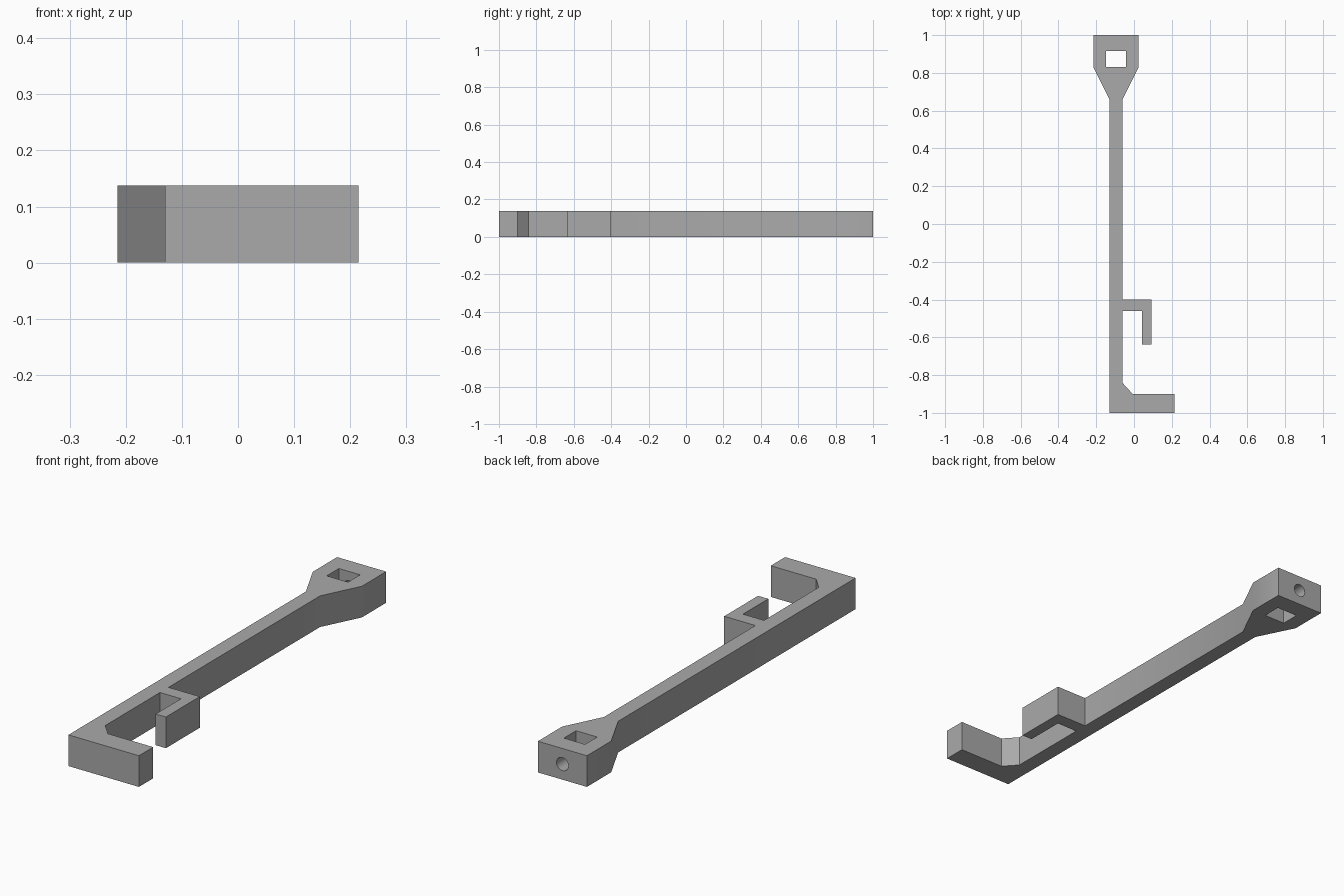
import bpy, bmesh
from mathutils import Matrix, Vector

cube = bpy.data.objects.get("Cube")
if cube:
    bpy.data.objects.remove(cube, do_unlink=True)

HEIGHT = 0.138
AXIS = -0.095  # centre line of the shaft and eye

grey = bpy.data.materials.new("plain_grey")
grey.use_nodes = True
colour = (0.4, 0.4, 0.4, 1)
grey.diffuse_color = colour
grey.node_tree.nodes["Principled BSDF"].inputs["Base Color"].default_value = colour


def add_object(name, bm):
    bmesh.ops.recalc_face_normals(bm, faces=bm.faces)
    mesh = bpy.data.meshes.new(name)
    bm.to_mesh(mesh)
    bm.free()
    mesh.materials.append(grey)
    obj = bpy.data.objects.new(name, mesh)
    bpy.context.collection.objects.link(obj)
    return obj


def extrude_profile(name, points):
    bm = bmesh.new()
    face = bm.faces.new([bm.verts.new((x, y, 0)) for x, y in points])
    top = bmesh.ops.extrude_face_region(bm, geom=[face])["geom"]
    verts = [v for v in top if isinstance(v, bmesh.types.BMVert)]
    bmesh.ops.translate(bm, verts=verts, vec=(0, 0, HEIGHT))
    return add_object(name, bm)


# Arm outline: foot, chamfered corner, small hook, shaft, flared eye
foot = [(-0.13, -1), (0.215, -1), (0.215, -0.9), (-0.007, -0.9), (-0.06, -0.842)]
hook = [(-0.06, -0.46), (0.043, -0.46), (0.043, -0.637), (0.093, -0.637),
        (0.093, -0.4), (-0.06, -0.4)]
eye = [(-0.06, 0.66), (0.025, 0.83), (0.025, 1), (-0.215, 1), (-0.215, 0.83), (-0.13, 0.66)]
arm = extrude_profile("hooked_arm", foot + hook + eye)

# Square window through the eye
bm = bmesh.new()
bmesh.ops.create_cube(bm, size=1, matrix=Matrix.Translation((AXIS, 0.873, HEIGHT / 2))
                      @ Matrix.Diagonal((0.104, 0.085, 0.3, 1)))
window = add_object("window_cutter", bm)

# Round bore from the end face into the window
bm = bmesh.new()
bmesh.ops.create_cone(bm, cap_ends=True, segments=32, radius1=0.029, radius2=0.029, depth=0.17,
                      matrix=Matrix.Translation((AXIS, 0.965, HEIGHT / 2))
                      @ Matrix.Rotation(1.5707963, 4, "X"))
bore = add_object("bore_cutter", bm)

bpy.ops.object.select_all(action="DESELECT")
bpy.context.view_layer.objects.active = arm
arm.select_set(True)
for cutter in (window, bore):
    cutter.hide_render = True
    mod = arm.modifiers.new(cutter.name, "BOOLEAN")
    mod.operation = "DIFFERENCE"
    mod.solver = "EXACT"
    mod.object = cutter
    bpy.ops.object.modifier_apply(modifier=mod.name)
    bpy.data.objects.remove(cutter, do_unlink=True)

bpy.ops.object.shade_smooth_by_angle()
